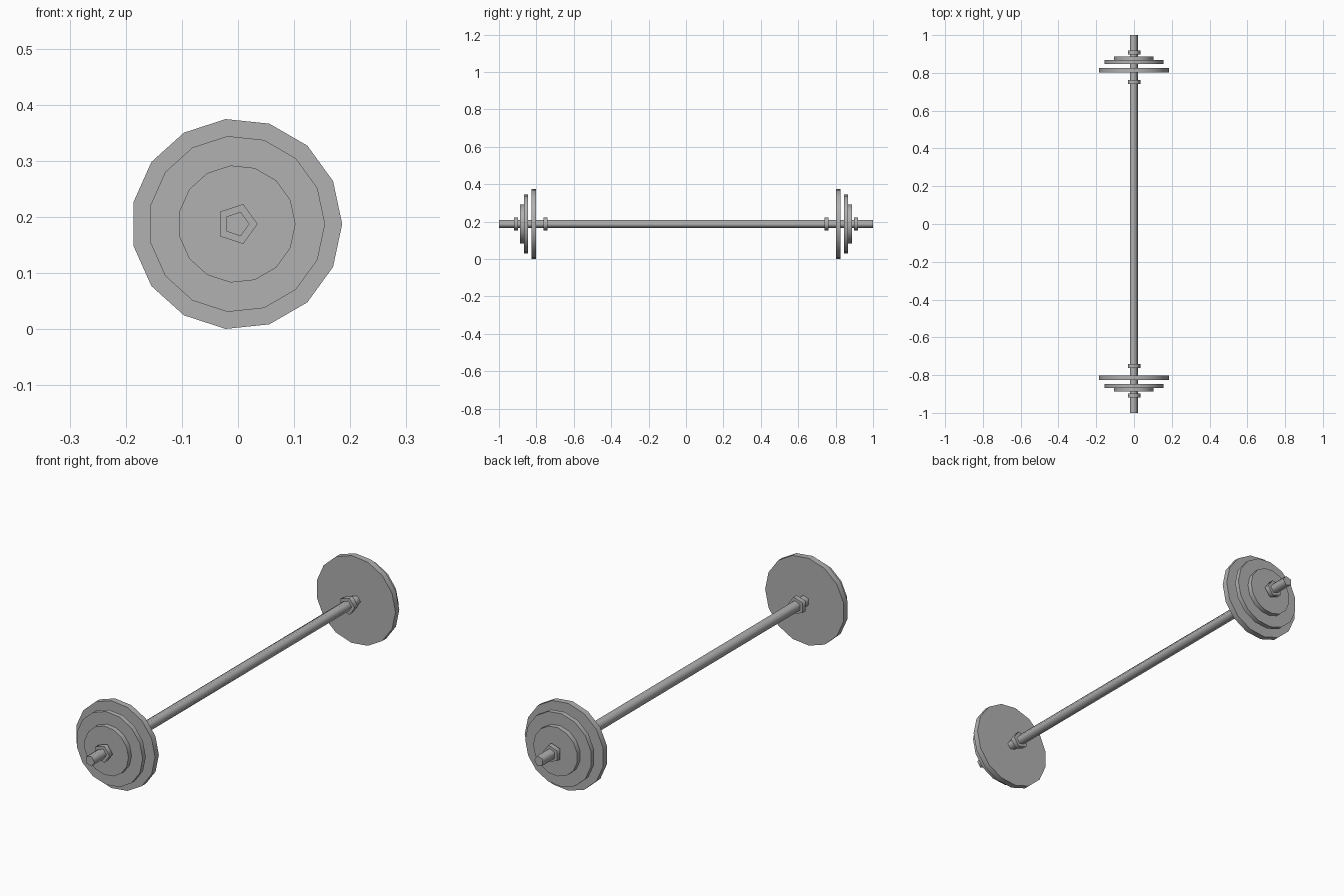
import bpy
from math import radians

if "Cube" in bpy.data.objects:
    bpy.data.objects.remove(bpy.data.objects["Cube"])

CX, CZ = -0.0023, 0.1875   # axis of the bar

steel = bpy.data.materials.new("dark_steel")
steel.diffuse_color = (0.44, 0.44, 0.44, 1)
steel.use_nodes = True
steel.node_tree.nodes["Principled BSDF"].inputs["Base Color"].default_value = steel.diffuse_color


def disc(name, sides, radius, y0, y1):
    """Prism along y with one corner pointing to +x, caps kept sharp."""
    bpy.ops.object.select_all(action='DESELECT')
    bpy.ops.mesh.primitive_cylinder_add(vertices=sides, radius=radius, depth=abs(y1 - y0),
                                        location=(CX, (y0 + y1) / 2, CZ))
    ob = bpy.context.object
    ob.name = name
    for v in ob.data.vertices:
        x, y, z = v.co
        v.co = (y, z, x)          # cyclic swap lays it along y
    ob.data.materials.append(steel)
    bpy.ops.object.shade_smooth_by_angle(angle=radians(80))


# long bar
disc("bar", 5, 0.0227, -1, 1)

# collars and weight plates, repeated at both ends
parts = [
    ("inner_collar", 5, 0.0373, 0.741, 0.763),
    ("large_plate", 15, 0.188, 0.801, 0.827),
    ("medium_plate", 15, 0.1575, 0.846, 0.867),
    ("small_plate", 15, 0.1048, 0.867, 0.888),
    ("outer_collar", 5, 0.0373, 0.898, 0.919),
]
for end, s in (("front", -1), ("back", 1)):
    for name, sides, r, a, b in parts:
        disc(f"{end}_{name}", sides, r, s * a, s * b)
